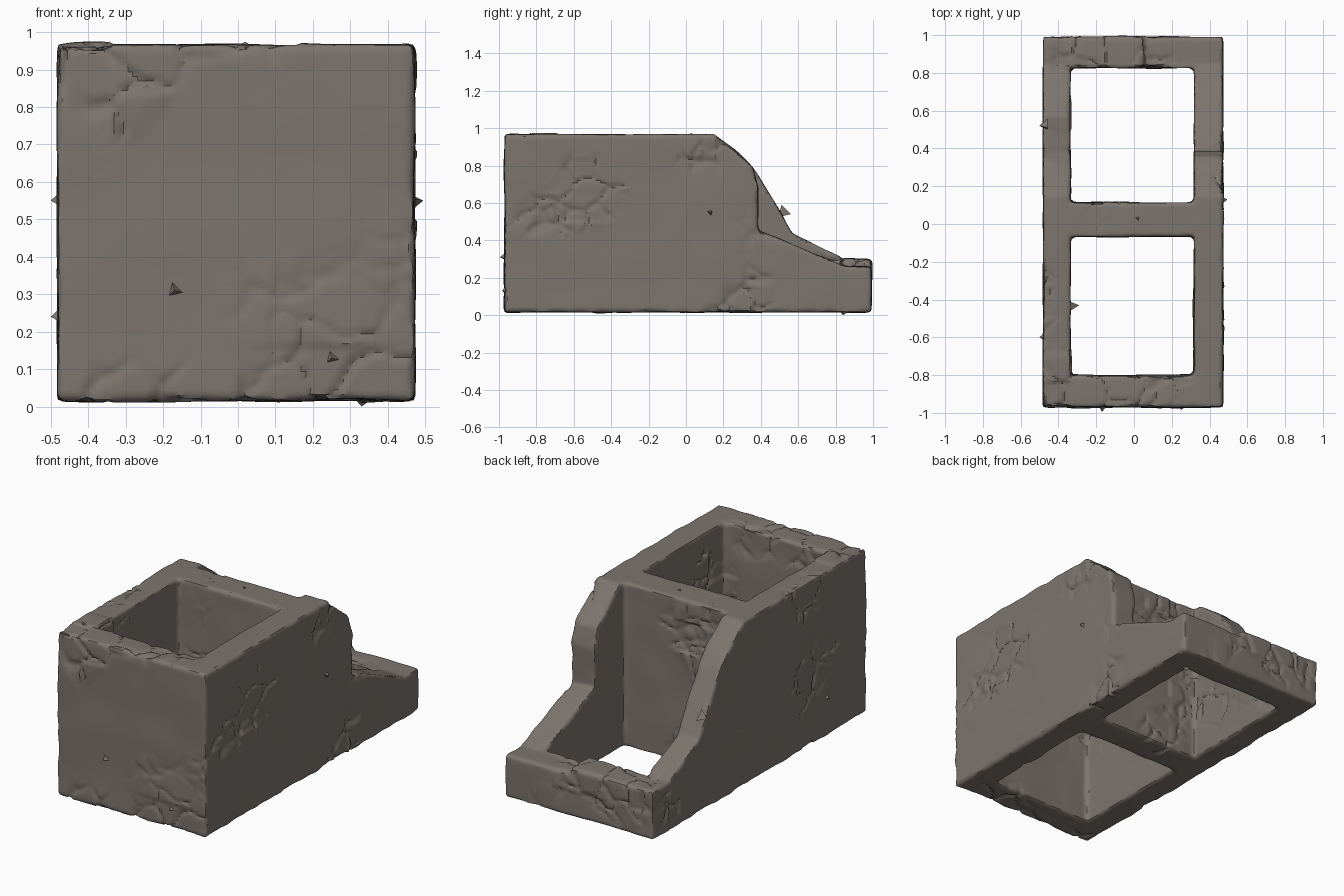
import bpy, bmesh
from mathutils import Vector, noise

if "Cube" in bpy.data.objects:
    bpy.data.objects.remove(bpy.data.objects["Cube"])


def prism(name, pts, x0, x1):
    """Side profile (y, z) extruded along x."""
    bm = bmesh.new()
    f = bm.faces.new([bm.verts.new((x0, y, z)) for y, z in pts])
    r = bmesh.ops.extrude_face_region(bm, geom=[f])
    for v in r["geom"]:
        if isinstance(v, bmesh.types.BMVert):
            v.co.x = x1
    bmesh.ops.recalc_face_normals(bm, faces=bm.faces)
    me = bpy.data.meshes.new(name)
    bm.to_mesh(me)
    bm.free()
    ob = bpy.data.objects.new(name, me)
    bpy.context.collection.objects.link(ob)
    return ob


def bake(ob):
    """Replace the mesh by its modified result."""
    dg = bpy.context.evaluated_depsgraph_get()
    me = bpy.data.meshes.new_from_object(ob.evaluated_get(dg))
    ob.modifiers.clear()
    ob.data = me


# broken block: outer profile follows the left wall's break
block = prism("broken_cinder_block", [
    (-0.97, 0.015), (0.99, 0.015), (0.99, 0.295), (0.84, 0.30), (0.57, 0.44),
    (0.37, 0.78), (0.25, 0.89), (0.15, 0.967), (-0.97, 0.967)], -0.482, 0.472)

# two through holes and the deeper break in the right wall
cutters = []
for y0, y1 in ((-0.80, -0.067), (0.113, 0.825)):
    cutters.append(prism("hole_cutter", [(y0, -1), (y1, -1), (y1, 2), (y0, 2)], -0.337, 0.317))
cutters.append(prism("break_cutter", [
    (0.36, 0.775), (0.385, 0.68), (0.387, 0.455), (0.85, 0.262), (1.2, 0.262),
    (1.2, 1.2), (0.36, 1.2)], 0.05, 0.8))
for c in cutters:
    c.hide_render = True
    m = block.modifiers.new("cut", "BOOLEAN")
    m.object = c
    m.solver = "EXACT"
bake(block)
for c in cutters:
    bpy.data.objects.remove(c)

# worn outer edges
bm = bmesh.new()
bm.from_mesh(block.data)
bmesh.ops.remove_doubles(bm, verts=bm.verts, dist=0.0005)
edges = [e for e in bm.edges if len(e.link_faces) == 2 and e.is_convex
         and e.calc_face_angle(0) > 0.6]
bmesh.ops.bevel(bm, geom=edges, offset=0.03, segments=3, profile=0.5,
                affect="EDGES", clamp_overlap=True)
bm.to_mesh(block.data)
bm.free()
m = block.modifiers.new("remesh", "REMESH")
m.mode = "VOXEL"
m.voxel_size = 0.0125
m = block.modifiers.new("soften", "SMOOTH")
m.iterations = 3
bake(block)

# weathering: dents, lumps on edges and patches of cracks
me = block.data
normals = [v.normal.copy() for v in me.vertices]
for v, n in zip(me.vertices, normals):
    p = v.co.copy()
    lump = noise.noise(p * 4.5 + Vector((3, 1, 7)))
    d = 0.005 * lump
    edge = 1 - max(abs(n.x), abs(n.y), abs(n.z))
    d += 0.03 * edge * noise.noise(p * 11)
    mask = noise.noise(p * 2.6 + Vector((9, 4, 2))) - 0.12
    if mask > 0:
        k = min(1, mask * 6)
        f = noise.voronoi(p * 6 + 0.3 * noise.noise_vector(p * 8))[0]
        gap = f[1] - f[0]
        d += k * (0.006 * noise.cell(p * 6) - 0.012 * max(0, 1 - gap / 0.12))
    v.co = p + n * d

# small shards standing out of the walls: base point, outward direction
shards = [((0.46, 0.13, 0.55), (0.035, 0, 0)), ((-0.47, 0.52, 0.55), (-0.03, 0, 0)),
          ((-0.47, -0.6, 0.24), (-0.03, 0, 0)), ((-0.17, -0.96, 0.31), (0, -0.035, 0)),
          ((0.25, -0.96, 0.13), (0, -0.025, 0)), ((-0.335, -0.43, 0.5), (0.045, 0, 0)),
          ((0.33, 0.84, 0.02), (0, 0, -0.02)), ((0.02, 0.03, 0.96), (0, 0, 0.014))]
bm = bmesh.new()
for base, out in shards:
    b, o = Vector(base), Vector(out)
    u = o.orthogonal().normalized() * 0.035
    w = o.normalized().cross(u)
    ring = [bm.verts.new(b - o * 0.4 + q) for q in (u, w - u * 0.6, -w - u * 0.6)]
    tip = bm.verts.new(b + o)
    for i in range(3):
        bm.faces.new((ring[i], ring[(i + 1) % 3], tip))
    bm.faces.new(ring[::-1])
me = bpy.data.meshes.new("stone_shards")
bm.to_mesh(me)
bm.free()
chips = bpy.data.objects.new("stone_shards", me)
bpy.context.collection.objects.link(chips)

# concrete colour
mat = bpy.data.materials.new("grey brown concrete")
mat.diffuse_color = (0.205, 0.178, 0.155, 1)
mat.use_nodes = True
mat.node_tree.nodes["Principled BSDF"].inputs["Base Color"].default_value = mat.diffuse_color
for ob in (block, chips):
    ob.data.materials.clear()
    ob.data.materials.append(mat)

bpy.ops.object.select_all(action="DESELECT")
block.select_set(True)
bpy.context.view_layer.objects.active = block
bpy.ops.object.shade_smooth_by_angle(angle=0.7)
